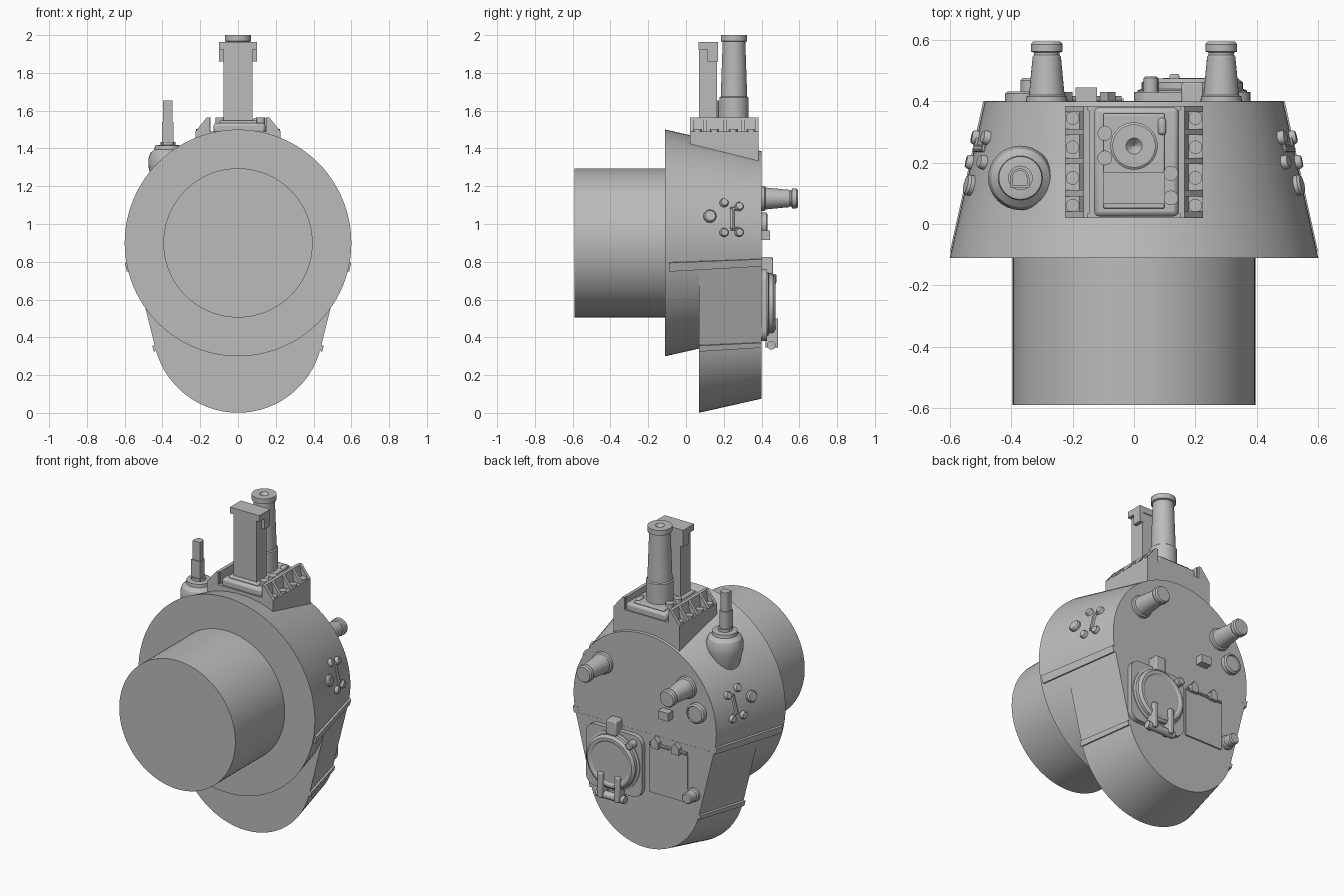
import bpy, bmesh, math
from mathutils import Vector

if "Cube" in bpy.data.objects:
    bpy.data.objects.remove(bpy.data.objects["Cube"])

grey = bpy.data.materials.new("plain_grey")
grey.use_nodes = True
COLOUR = (0.5, 0.5, 0.5, 1)
grey.diffuse_color = COLOUR
grey.node_tree.nodes["Principled BSDF"].inputs["Base Color"].default_value = COLOUR

BACK = 0.4
BACKWARD, UP = Vector((0, 1, 0)), Vector((0, 0, 1))


def finish(name, bm):
    bmesh.ops.remove_doubles(bm, verts=bm.verts, dist=1e-5)
    bmesh.ops.recalc_face_normals(bm, faces=bm.faces)
    mesh = bpy.data.meshes.new(name)
    bm.to_mesh(mesh)
    bm.free()
    mesh.materials.append(grey)
    obj = bpy.data.objects.new(name, mesh)
    bpy.context.collection.objects.link(obj)
    bpy.ops.object.select_all(action='DESELECT')
    obj.select_set(True)
    bpy.context.view_layer.objects.active = obj
    bpy.ops.object.shade_smooth_by_angle(angle=math.radians(30))
    return obj


def loft(name, rings):
    """Skin closed rings of equal length and cap both ends."""
    bm = bmesh.new()
    rows = [[bm.verts.new(p) for p in ring] for ring in rings]
    for a, b in zip(rows, rows[1:]):
        for i in range(len(a)):
            j = (i + 1) % len(a)
            bm.faces.new((a[i], a[j], b[j], b[i]))
    bm.faces.new(rows[0])
    bm.faces.new(rows[-1])
    return finish(name, bm)


def lathe(name, profile, loc, axis=BACKWARD, seg=32):
    """Turn (radius, height) pairs around an axis."""
    q = axis.to_track_quat('Z', 'Y')
    turn = [2 * math.pi * i / seg for i in range(seg)]
    return loft(name, [[Vector(loc) + q @ Vector((max(r, 1e-4) * math.cos(t), max(r, 1e-4) * math.sin(t), h))
                        for t in turn] for r, h in profile])


def prism(name, points, axis, lo, hi):
    """Extrude a 2D outline along x, y or z."""
    def place(p, d):
        v = list(p)
        v.insert(axis, d)
        return Vector(v)
    return loft(name, [[place(p, d) for p in points] for d in (lo, hi)])


def box(name, x, y, z, bevel=0):
    obj = prism(name, [(x[0], y[0]), (x[1], y[0]), (x[1], y[1]), (x[0], y[1])], 2, *z)
    if bevel:
        mod = obj.modifiers.new("bevel", 'BEVEL')
        mod.width, mod.segments = bevel, 2
    return obj


def rounded_plate(name, cx, cz, half, r, y0, y1):
    pts = []
    for k, (sx, sz) in enumerate(((1, 1), (-1, 1), (-1, -1), (1, -1))):
        for i in range(6):
            t = math.radians(90 * k + 18 * i)
            pts.append((cx + sx * (half - r) + r * math.cos(t), cz + sz * (half - r) + r * math.sin(t)))
    return prism(name, pts, 1, y0, y1)


# Tapered turret shell: a large cone with a rounded chin below it
TAPER, TOP_Z, LOW_Z = 0.225, 0.9, 0.452


def big_r(y):
    return 0.6 - TAPER * (y + 0.11)


def low_r(y):
    return 0.451 - TAPER * (y - 0.07)


def ring_point(r, cz, t, y):
    return Vector((r * math.cos(t), y, cz + r * math.sin(t)))


def chin_ring(y):
    R, r = big_r(y), low_r(y)
    lean = math.asin((R - r) / (TOP_Z - LOW_Z))
    ring = [ring_point(R, TOP_Z, -lean, y)]
    for i in range(41):
        ring.append(ring_point(r, LOW_Z, -lean - (math.pi - 2 * lean) * i / 40, y))
    return ring + [ring_point(R, TOP_Z, math.pi + lean, y)]


lathe("turret_shell", [(big_r(y), y) for y in (-0.11, BACK - 0.001)], (0, 0, TOP_Z), seg=96)
loft("turret_chin", [chin_ring(0.07), chin_ring(BACK)])
lathe("front_drum", [(0.395, -0.59), (0.395, -0.1)], (0, 0, TOP_Z), seg=96)


# Weld straps and side fittings, mirrored on both flanks
def strap(name, radius, cz, a0, a1, y0, y1, side):
    rings = []
    for y in (y0, y1):
        r = radius(y)
        ring = [ring_point(rr, cz, math.radians(a), y)
                for rr, a in ((r - 0.02, a0), (r + 0.013, a0), (r + 0.013, a1), (r - 0.02, a1))]
        rings.append([Vector((p.x * side, p.y, p.z)) for p in ring])
    loft(name, rings)


def on_shell(y, z, side):
    x = math.sqrt(big_r(y) ** 2 - (z - TOP_Z) ** 2)
    p = Vector((side * x, y, z))
    return p, Vector((p.x, TAPER * big_r(y), z - TOP_Z)).normalized()


for side, label in ((1, "left"), (-1, "right")):
    strap(label + "_upper_strap", big_r, TOP_Z, -14.5, -10, -0.09, BACK, side)
    strap(label + "_lower_strap", low_r, LOW_Z, -16, -12, 0.07, BACK, side)
    for y, z, r in ((0.125, 1.04, 0.034), (0.2, 1.11, 0.023), (0.2, 0.955, 0.023),
                    (0.28, 1.09, 0.023), (0.28, 0.955, 0.023)):
        p, n = on_shell(y, z, side)
        lathe(label + "_side_button", [(r, -0.02), (r, 0.012), (r * 0.8, 0.02)], p, n, 20)
    a, b = on_shell(0.245, 0.975, side)[0], on_shell(0.245, 1.085, side)[0]
    lathe(label + "_side_bar", [(0.012, 0), (0.012, (b - a).length)], a, (b - a).normalized(), 8)
    for end, z in ((0.975, "lower"), (1.08, "upper")):
        p = on_shell(0.235, end, side)[0]
        q = on_shell(0.28, end, side)[0]
        lathe(label + "_" + z + "_bar_foot", [(0.009, 0), (0.009, (q - p).length)], p, (q - p).normalized(), 8)

    # Tapered posts on the back
    lathe(label + "_back_post", [(0.068, -0.01), (0.066, 0.015), (0.058, 0.02), (0.046, 0.145), (0.042, 0.15),
                                 (0.042, 0.158), (0.052, 0.162), (0.052, 0.185), (0.045, 0.194)],
          (side * 0.284, BACK, 1.135))

# Sight mount on the roof
prism("mount_base", [(0.02, 1.4), (0.385, 1.32), (0.385, 1.49), (0.02, 1.49)], 0, -0.225, 0.225)
box("mount_platform", (-0.13, 0.145), (0.025, 0.38), (1.48, 1.535), 0.015)
box("mount_inner_plate", (-0.1, 0.1), (0.05, 0.36), (1.53, 1.548), 0.006)
for side in (1, -1):
    prism("mount_rail", [(side * 0.145, 1.48), (side * 0.145, 1.565), (side * 0.165, 1.565), (side * 0.18, 1.48)],
          1, 0.035, 0.37)
    gusset = [(side * x, z) for x, z in ((0.15, 1.48), (0.15, 1.565), (0.165, 1.565), (0.225, 1.49), (0.225, 1.48))]
    for y in (0.02, 0.09, 0.195, 0.29, 0.365):
        prism("mount_gusset", gusset, 1, y, y + 0.02)
    for y in (0.06, 0.15, 0.25, 0.345):
        lathe("mount_bolt", [(0.022, -0.01), (0.022, 0.012)], (side * 0.2, y, 1.49), UP, 16)
for x, y in ((-0.095, 0.295), (-0.095, 0.215), (0.12, 0.165), (0.12, 0.085)):
    lathe("platform_button", [(0.024, 0), (0.024, 0.045)], (x, y, 1.52), UP, 20)
box("platform_slot_cover", (0.078, 0.105), (0.29, 0.345), (1.53, 1.56), 0.01)

# Flat sight housing and round periscope tube
box("sight_housing", (-0.078, 0.078), (0.07, 0.165), (1.5, 1.95))
box("sight_head", (-0.1, 0.1), (0.065, 0.17), (1.925, 1.963))
for side in (1, -1):
    box("sight_cheek", sorted((side * 0.075, side * 0.1)), (0.115, 0.17), (1.86, 1.93))
lathe("periscope_tube", [(0.077, 0), (0.077, 0.17), (0.07, 0.175), (0.06, 0.46), (0.06, 0.465), (0.07, 0.468),
                         (0.07, 0.5), (0.026, 0.5), (0, 0.47)], (0, 0.254, 1.5), UP, 40)

# Aerial with teardrop foot
lathe("aerial_foot", [(0.01, 1.03), (0.05, 1.13), (0.085, 1.22), (0.103, 1.3), (0.105, 1.345), (0.095, 1.375),
                      (0.072, 1.395), (0.07, 1.415), (0.05, 1.418)], (-0.37, 0.15, 0), UP)
lathe("aerial_collar", [(0.04, 1.41), (0.04, 1.435)], (-0.37, 0.15, 0), UP, 24)
for name, h, lo, hi in (("aerial_lower", 0.031, 1.41, 1.54), ("aerial_upper", 0.025, 1.53, 1.655)):
    arch = [(-0.372 + h * math.cos(math.pi * i / 10), 0.15 + h * math.sin(math.pi * i / 10)) for i in range(11)]
    prism(name, [(-0.372 + h, 0.15 - h)] + arch + [(-0.372 - h, 0.15 - h)], 2, lo, hi)

# Round back hatch with hinge arms and latch
HX, HZ = 0.19, 0.57
rounded_plate("hatch_frame", HX, HZ, 0.19, 0.06, BACK - 0.01, 0.43)
lathe("hatch_lid", [(0.178, 0), (0.178, 0.035), (0.165, 0.04), (0.165, 0.06), (0.15, 0.073), (0.135, 0.073),
                    (0.125, 0.067)], (HX, BACK, HZ), seg=48)
for dx in (-0.058, 0.058):
    box("hatch_hinge_arm", (HX + dx - 0.016, HX + dx + 0.016), (0.42, 0.488), (0.345, 0.5), 0.006)
lathe("hatch_hinge_pin", [(0.023, -0.095), (0.023, 0.095)], (HX, 0.452, 0.358), Vector((1, 0, 0)), 20)
box("hatch_latch", (HX - 0.035, HX + 0.035), (BACK - 0.01, 0.46), (0.735, 0.825), 0.006)
lathe("hatch_knob", [(0.024, 0), (0.024, 0.075), (0.018, 0.08)], (0.055, BACK, 0.71), seg=20)

# Flat access panel with two pointed clips
box("access_panel", (-0.295, -0.035), (BACK - 0.01, 0.409), (0.43, 0.73))
for x in (-0.085, -0.225):
    prism("panel_clip", [(x - 0.025, 0.715), (x + 0.025, 0.715), (x + 0.025, 0.755), (x, 0.785), (x - 0.025, 0.755)],
          1, BACK - 0.01, 0.43)
lathe("panel_hinge", [(0.01, 0), (0.01, 0.25)], (-0.29, 0.407, 0.73), Vector((1, 0, 0)), 10)

# Small back fittings
box("back_block", (-0.19, -0.12), (BACK - 0.01, 0.445), (0.915, 0.965))
lathe("back_port", [(0.06, -0.01), (0.06, 0.025), (0.05, 0.032), (0.047, 0.026)], (-0.36, BACK, 1.0))
lathe("back_plug", [(0.042, -0.01), (0.042, 0.015), (0.034, 0.02), (0.034, 0.068), (0.028, 0.075)],
      (-0.335, BACK, 0.49), seg=24)
